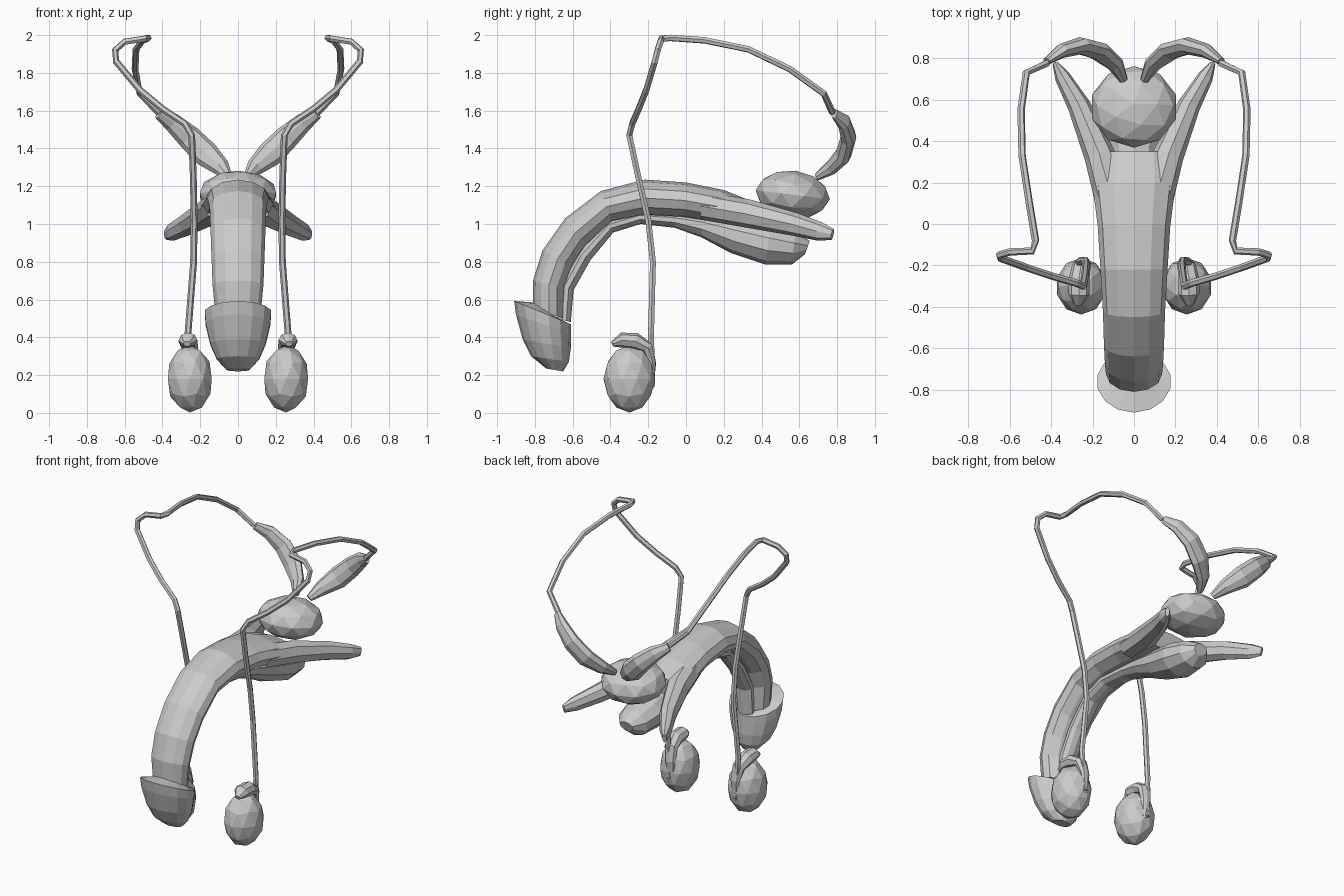
import bpy, bmesh
from math import sin, cos, tau
from mathutils import Vector, Matrix


def finish(bm, name, mirror=False):
    bmesh.ops.recalc_face_normals(bm, faces=bm.faces)
    me = bpy.data.meshes.new(name)
    bm.to_mesh(me)
    bm.free()
    ob = bpy.data.objects.new(name, me)
    bpy.context.collection.objects.link(ob)
    if mirror:
        m = ob.modifiers.new("Mirror", 'MIRROR')
        m.use_clip = False
        m.use_mirror_merge = False
    return ob


def skin(name, rings, sides, mirror=False):
    """rings: (centre, axis_a, axis_b) ellipses, bridged and capped"""
    bm = bmesh.new()
    loops = [[bm.verts.new(c + a * cos(tau * i / sides) + b * sin(tau * i / sides))
              for i in range(sides)] for c, a, b in rings]
    for p, q in zip(loops, loops[1:]):
        for i in range(sides):
            j = (i + 1) % sides
            bm.faces.new((p[i], p[j], q[j], q[i]))
    bm.faces.new(loops[0])
    bm.faces.new(loops[-1])
    return finish(bm, name, mirror)


def loft(name, sections, sides):
    """sections across x: outer y,z, inner y,z, half width"""
    rings = []
    for y1, z1, y2, z2, w in sections:
        f, b = Vector((0, y1, z1)), Vector((0, y2, z2))
        rings.append(((f + b) / 2, (f - b) / 2, Vector((w, 0, 0))))
    return skin(name, rings, sides)


def sweep(name, path, radii, ref, sides):
    """mirrored tube; radii are (along ref, across ref) per point"""
    pts = [Vector(p) for p in path]
    n = Vector(ref)
    rings = []
    for i, p in enumerate(pts):
        t = (pts[min(i + 1, len(pts) - 1)] - pts[max(i - 1, 0)]).normalized()
        n = (n - t * n.dot(t)).normalized()
        rings.append((p, n * radii[i][0], t.cross(n) * radii[i][1]))
    return skin(name, rings, sides, True)


def ellipsoid(name, centre, size, tilt=0.0, mirror=False):
    bm = bmesh.new()
    bmesh.ops.create_icosphere(bm, subdivisions=2, radius=1)
    mat = (Matrix.Translation(centre) @ Matrix.Rotation(tilt, 4, 'X')
           @ Matrix.Diagonal((*size, 1)))
    bmesh.ops.transform(bm, matrix=mat, verts=bm.verts)
    return finish(bm, name, mirror)


# curved cavernous body
loft("cavernous_body", [
    (-.81, .55, -.64, .50, .12), (-.81, .70, -.64, .66, .135),
    (-.76, .86, -.60, .77, .14), (-.64, 1.03, -.53, .88, .145),
    (-.45, 1.175, -.39, 1.01, .15), (-.22, 1.235, -.22, 1.04, .162),
    (0, 1.22, -.02, 1.03, .175), (.2, 1.18, .17, 1.0, .2),
    (.35, 1.12, .34, .99, .19)], 12)

# diverging rear legs of the body
sweep("crus", [(.10, .10, 1.095), (.165, .33, 1.055), (.265, .57, 1.0),
               (.345, .71, .96), (.38, .775, .945)],
      [(.075, .085), (.075, .075), (.062, .055), (.05, .038), (.03, .014)],
      (0, 0, 1), 8)

# spongy body along the underside, ending in the bulb
loft("spongy_body", [
    (-.68, .50, -.61, .48, .06), (-.67, .68, -.595, .65, .06),
    (-.58, .85, -.505, .81, .06), (-.42, 1.02, -.385, .955, .06),
    (-.25, 1.07, -.24, 1.0, .065), (-.05, 1.06, -.06, .98, .07),
    (.10, 1.05, .08, .93, .085), (.28, 1.03, .24, .845, .11),
    (.45, 1.0, .42, .785, .135), (.58, .96, .56, .785, .11),
    (.655, .91, .63, .84, .05)], 10)

# cap with flared rim
loft("glans", [
    (-.81, .585, -.64, .48, .11), (-.91, .592, -.61, .47, .18),
    (-.90, .52, -.61, .42, .175), (-.865, .39, -.61, .34, .15),
    (-.82, .30, -.62, .27, .115), (-.74, .235, -.65, .22, .06)], 14)

# glands
ellipsoid("prostate", (0, .565, 1.155), (.212, .198, .128), -.12)
ellipsoid("testis", (.255, -.30, .18), (.122, .137, .178), 0, True)

# epididymis draped over the testis
sweep("epididymis", [(.27, -.39, .365), (.265, -.34, .385), (.265, -.27, .38),
                     (.255, -.205, .345), (.245, -.18, .26), (.24, -.185, .13)],
      [(.015, .02), (.04, .05), (.045, .05), (.035, .045), (.022, .035), (.012, .02)],
      (0, 0, 1), 8)

# seminal vesicles
sweep("seminal_vesicle", [(.05, .695, 1.25), (.09, .77, 1.3), (.17, .835, 1.37),
                          (.26, .86, 1.46), (.35, .835, 1.54), (.42, .785, 1.585)],
      [(.02, .022), (.035, .048), (.042, .07), (.042, .065), (.035, .05), (.018, .03)],
      (0, 1, 0), 8)

# long duct from testis to vesicle
duct = [(.25, -.18, .14), (.265, -.185, .42), (.235, -.175, .8), (.232, -.2, 1.02),
        (.237, -.255, 1.26), (.245, -.3, 1.47), (.28, -.285, 1.53), (.4, -.25, 1.61),
        (.52, -.21, 1.71), (.645, -.165, 1.86), (.65, -.15, 1.92), (.6, -.135, 1.965),
        (.49, -.13, 1.982), (.475, -.08, 1.985), (.505, .1, 1.972), (.54, .33, 1.925),
        (.545, .55, 1.82), (.52, .73, 1.69), (.42, .775, 1.59)]
sweep("vas_deferens", duct, [(.018, .018)] * len(duct), (1, 0, 0), 6)
